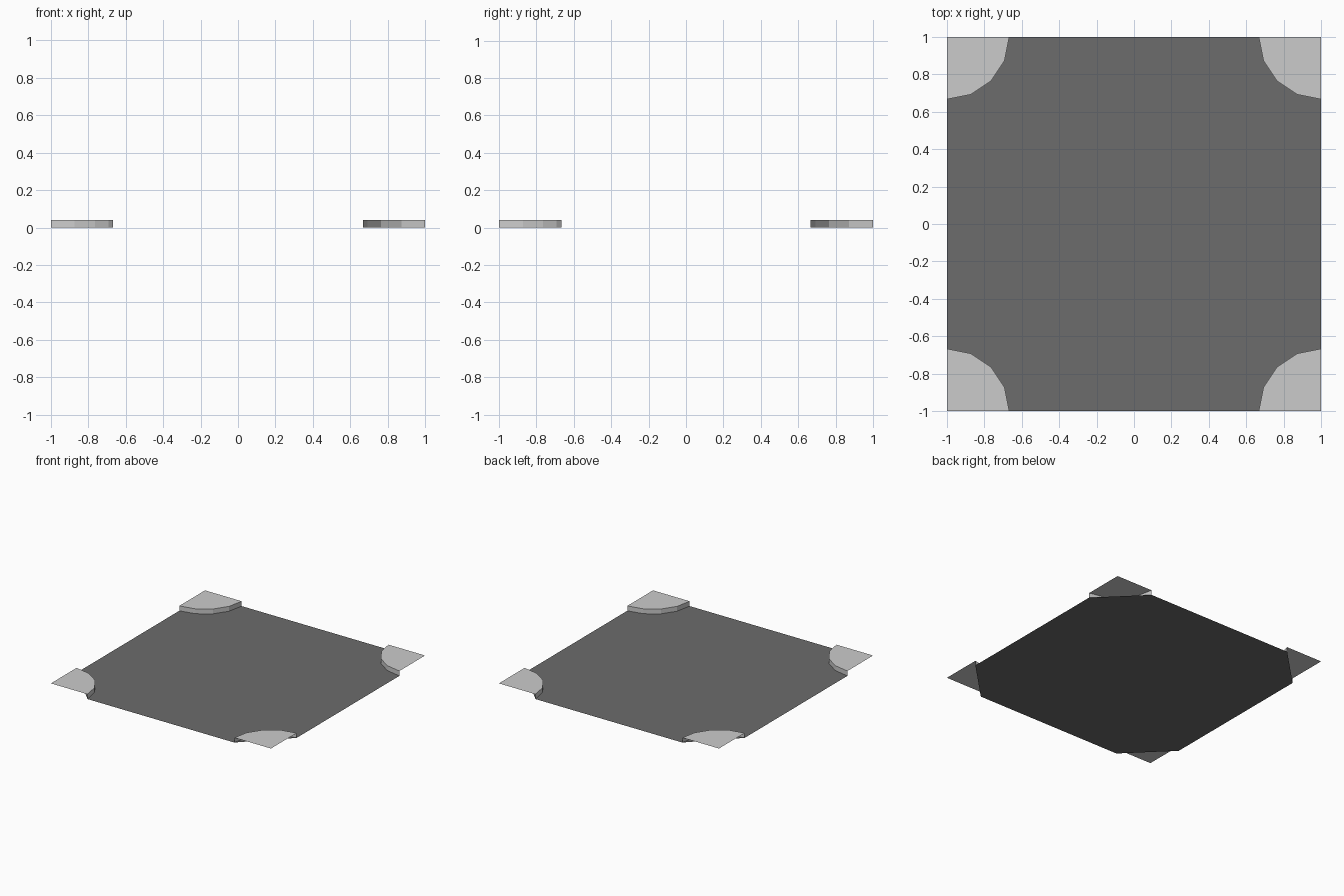
import bpy, bmesh, math

if "Cube" in bpy.data.objects:
    bpy.data.objects.remove(bpy.data.objects["Cube"])

R = 1 / 3      # corner radius
H = 0.04       # cap height
SEG = 4        # arc segments per corner


def material(name, value):
    m = bpy.data.materials.new(name)
    m.diffuse_color = (value, value, value, 1)
    m.use_nodes = True
    m.node_tree.nodes["Principled BSDF"].inputs["Base Color"].default_value = m.diffuse_color
    return m


def add_object(name, bm, mat):
    mesh = bpy.data.meshes.new(name)
    bm.normal_update()
    bm.to_mesh(mesh)
    bm.free()
    mesh.materials.append(mat)
    ob = bpy.data.objects.new(name, mesh)
    bpy.context.collection.objects.link(ob)
    return ob


dark = material("dark grey", 0.15)
light = material("light grey", 0.60)

# Floor panel: flat square with straight-cut corners
bm = bmesh.new()
c = 1 - R
outline = [(c, -1), (1, -c), (1, c), (c, 1), (-c, 1), (-1, c), (-1, -c), (-c, -1)]
bm.faces.new([bm.verts.new((x, y, 0)) for x, y in outline])
add_object("floor_panel", bm, dark)

# Raised corner caps: quarter-disc top with a curved inner wall, open outside
names = ["back_right", "back_left", "front_left", "front_right"]
for i, name in enumerate(names):
    bm = bmesh.new()
    top, low = [], []
    for k in range(SEG + 1):
        a = math.pi + k * math.pi / 2 / SEG
        x, y = 1 + R * math.cos(a), 1 + R * math.sin(a)
        top.append(bm.verts.new((x, y, H)))
        low.append(bm.verts.new((x, y, 0)))
    bm.faces.new(top + [bm.verts.new((1, 1, H))])
    for k in range(SEG):
        bm.faces.new((low[k], low[k + 1], top[k + 1], top[k]))
    ob = add_object(name + "_corner_cap", bm, light)
    ob.rotation_euler.z = i * math.pi / 2
